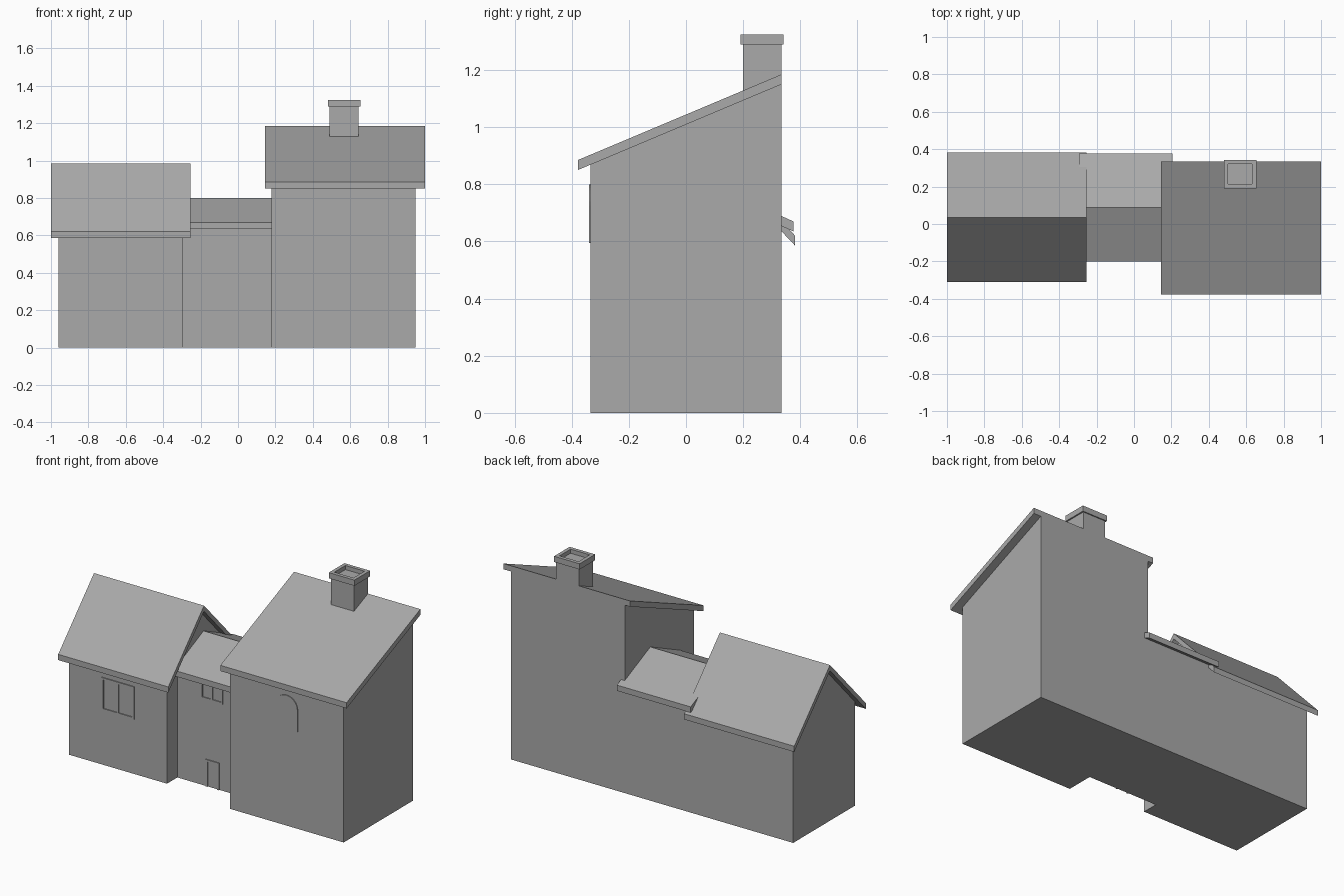
import bpy, bmesh, math

if "Cube" in bpy.data.objects:
    bpy.data.objects.remove(bpy.data.objects["Cube"])

GREY = (0.4, 0.4, 0.4, 1)
mat = bpy.data.materials.new("plain_grey")
mat.use_nodes = True
mat.diffuse_color = GREY
mat.node_tree.nodes["Principled BSDF"].inputs["Base Color"].default_value = GREY


def finish(name, bm):
    bmesh.ops.recalc_face_normals(bm, faces=bm.faces)
    mesh = bpy.data.meshes.new(name)
    bm.to_mesh(mesh)
    bm.free()
    mesh.materials.append(mat)
    obj = bpy.data.objects.new(name, mesh)
    bpy.context.collection.objects.link(obj)
    return obj


def prism(name, points, offset):
    """Extrude a closed outline of 3D points along an offset."""
    bm = bmesh.new()
    face = bm.faces.new([bm.verts.new(p) for p in points])
    new = bmesh.ops.extrude_face_region(bm, geom=[face])["geom"]
    bmesh.ops.translate(bm, vec=offset,
                        verts=[v for v in new if isinstance(v, bmesh.types.BMVert)])
    return finish(name, bm)


def side_prism(name, x0, x1, profile):
    return prism(name, [(x0, y, z) for y, z in profile], (x1 - x0, 0, 0))


def box(name, x0, x1, y0, y1, z0, z1):
    return side_prism(name, x0, x1, [(y0, z0), (y1, z0), (y1, z1), (y0, z1)])


T = 0.035      # vertical roof thickness
BACK = 0.335   # shared back wall plane


def gabled_house(name, wall_x, roof_x, front, eave_y, ridge, eave_z):
    """Walls under a gable roof; ridge is (y, top z), eave_z the top of the eave."""
    ry, rz = ridge
    slope = (rz - eave_z) / (ry - eave_y)
    under = lambda y: rz - T - slope * abs(y - ry)
    side_prism(name + "_walls", *wall_x,
               [(front, 0), (BACK, 0), (BACK, under(BACK)), (ry, rz - T), (front, under(front))])
    back_eave = 2 * ry - eave_y
    side_prism(name + "_roof", *roof_x,
               [(eave_y, eave_z - T), (eave_y, eave_z), (ry, rz), (back_eave, eave_z),
                (back_eave, eave_z - T), (ry, rz - T)])


def frame(name, x0, x1, z0, z1, wall_y, mullion=True, sill=True):
    """Thin raised frame around an opening."""
    y0, w = wall_y - 0.006, 0.012
    box(name + "_left", x0, x0 + w, y0, wall_y, z0, z1)
    box(name + "_right", x1 - w, x1, y0, wall_y, z0, z1)
    box(name + "_top", x0 + w, x1 - w, y0, wall_y, z1 - w, z1)
    if sill:
        box(name + "_bottom", x0 + w, x1 - w, y0, wall_y, z0, z0 + w)
    if mullion:
        c, low = (x0 + x1) / 2, z0 + w
        box(name + "_mullion", c - w / 2, c + w / 2, y0, wall_y, low, z1 - w)


# Cottage and linking wing
gabled_house("cottage", (-0.96, -0.295), (-1, -0.255), -0.265, -0.31, (0.036, 0.985), 0.62)
gabled_house("link", (-0.295, 0.18), (-0.295, 0.205), -0.165, -0.2, (0.088, 0.8), 0.67)

# Tall house with a single-slope roof
LEAN_Y, LEAN_Z, LEAN_TOP = -0.378, 0.85, 1.15
front_top = LEAN_Z + (LEAN_TOP - LEAN_Z) * (-BACK - LEAN_Y) / (BACK - LEAN_Y)
side_prism("tall_house_walls", 0.18, 0.95,
           [(-BACK, 0), (BACK, 0), (BACK, LEAN_TOP), (-BACK, front_top)])
side_prism("tall_house_roof", 0.145, 1.0,
           [(LEAN_Y, LEAN_Z), (BACK, LEAN_TOP), (BACK, LEAN_TOP + T), (LEAN_Y, LEAN_Z + T)])

# Chimney with a hollow cap
box("chimney_stack", 0.49, 0.645, 0.2, BACK, 1.1, 1.3)
cx0, cx1, cy0, cy1, cz0, cz1, rim = 0.481, 0.654, 0.191, 0.342, 1.29, 1.325, 0.022
box("chimney_cap_left", cx0, cx0 + rim, cy0, cy1, cz0, cz1)
box("chimney_cap_right", cx1 - rim, cx1, cy0, cy1, cz0, cz1)
box("chimney_cap_front", cx0 + rim, cx1 - rim, cy0, cy0 + rim, cz0, cz1)
box("chimney_cap_back", cx0 + rim, cx1 - rim, cy1 - rim, cy1, cz0, cz1)

# Windows and door
frame("cottage_window", -0.735, -0.515, 0.335, 0.535, -0.265)
frame("link_window", -0.135, 0.015, 0.53, 0.63, -0.165)
frame("door_frame", -0.1, -0.01, 0, 0.165, -0.165, mullion=False, sill=False)

# Arched window plate
r, ax, az = 0.075, 0.565, 0.725
arch = [(ax + r * math.cos(math.pi * i / 16), -BACK, az + r * math.sin(math.pi * i / 16))
        for i in range(17)]
arch += [(ax - r, -BACK, 0.595), (ax + r, -BACK, 0.595)]
prism("arched_window", arch, (0, -0.005, 0))
